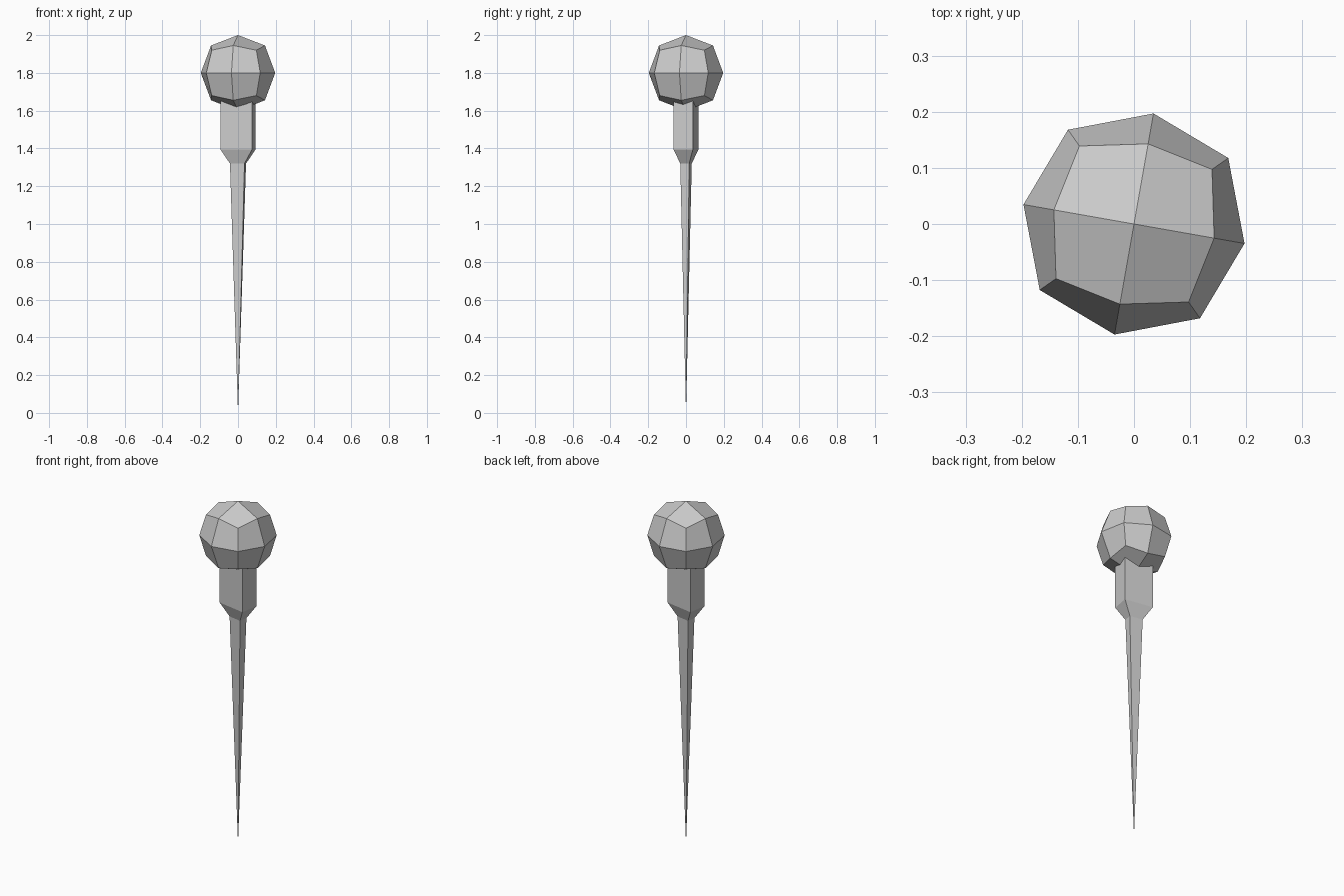
import bpy, bmesh, math
from mathutils import Vector, Matrix

if "Cube" in bpy.data.objects:
    bpy.data.objects.remove(bpy.data.objects["Cube"])

TURN = Matrix.Rotation(math.radians(-10), 4, 'Z')


def finish(name, bm):
    bmesh.ops.recalc_face_normals(bm, faces=bm.faces)
    mesh = bpy.data.meshes.new(name)
    bm.to_mesh(mesh)
    bm.free()
    obj = bpy.data.objects.new(name, mesh)
    bpy.context.collection.objects.link(obj)
    return obj


# Ball head: once-subdivided cube pushed out to a faceted ball
bm = bmesh.new()
bmesh.ops.create_cube(bm, size=2)
bmesh.ops.subdivide_edges(bm, edges=bm.edges[:], cuts=1, use_grid_fill=True)
reach = {1: 0.2, 2: 0.145, 3: 0.12}   # face centre, edge middle, corner
for v in bm.verts:
    v.co *= reach[sum(abs(c) > 0.5 for c in v.co)]
bm.transform(Matrix.Translation((0, 0, 1.8)) @ TURN)
finish("ball_head", bm)

# Collar and spike: rectangular section lofted down to a point
sections = [(0.085, 0.052, 1.68), (0.085, 0.052, 1.395), (0.039, 0.024, 1.32)]
bm = bmesh.new()
rings = [[bm.verts.new((sx * hx, sy * hy, z))
          for sx, sy in ((-1, -1), (1, -1), (1, 1), (-1, 1))]
         for hx, hy, z in sections]
tip = bm.verts.new((0, 0, 0))
bm.faces.new(rings[0])
for i in range(4):
    j = (i + 1) % 4
    for upper, lower in zip(rings, rings[1:]):
        bm.faces.new((upper[i], upper[j], lower[j], lower[i]))
    bm.faces.new((rings[-1][i], rings[-1][j], tip))
bm.transform(TURN)
finish("collar_and_spike", bm)
